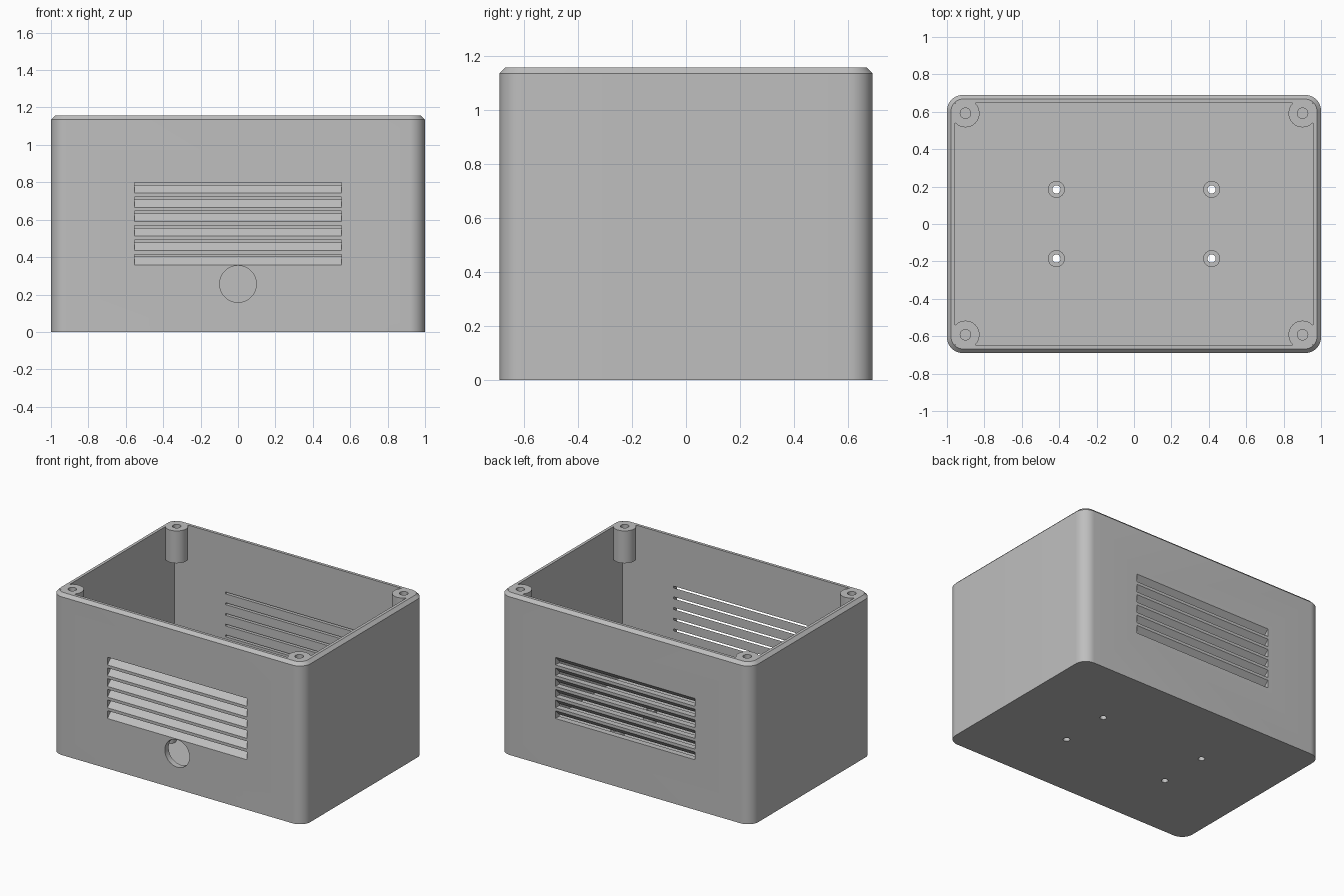
import bpy, bmesh, math
from mathutils import Matrix, Vector

cube = bpy.data.objects.get("Cube")
if cube:
    bpy.data.objects.remove(cube)

HX, HY, TOP = 1.0, 0.69, 1.157     # outer half sizes and height
WALL, CHAMFER, RADIUS = 0.043, 0.022, 0.085
POST_BOTTOM, STANDOFF_TOP = 0.925, 0.13

grey = bpy.data.materials.new("light grey plastic")
grey.use_nodes = True
colour = (0.52, 0.52, 0.52, 1)
grey.diffuse_color = colour
grey.node_tree.nodes["Principled BSDF"].inputs["Base Color"].default_value = colour


def make(name, bm):
    bmesh.ops.recalc_face_normals(bm, faces=bm.faces)
    mesh = bpy.data.meshes.new(name)
    bm.to_mesh(mesh)
    bm.free()
    mesh.materials.append(grey)
    obj = bpy.data.objects.new(name, mesh)
    bpy.context.collection.objects.link(obj)
    return obj


def add_cylinder(bm, x, y, radius, z0, z1, sides=48):
    bmesh.ops.create_cone(bm, cap_ends=True, segments=sides, radius1=radius, radius2=radius,
                          depth=z1 - z0, matrix=Matrix.Translation((x, y, (z0 + z1) / 2)))


def add_prism(bm, outline, half):
    """Extrude a (y, z) outline along x, from -half to half."""
    face = bm.faces.new([bm.verts.new((-half, y, z)) for y, z in outline])
    out = bmesh.ops.extrude_face_region(bm, geom=[face])["geom"]
    moved = [v for v in out if isinstance(v, bmesh.types.BMVert)]
    bmesh.ops.translate(bm, verts=moved, vec=Vector((2 * half, 0, 0)))


def boolean(target, tool, operation="DIFFERENCE"):
    """Apply the tool to the target and remove the tool."""
    tool.hide_render = True
    mod = target.modifiers.new("cut", "BOOLEAN")
    mod.operation, mod.solver, mod.object = operation, "EXACT", tool
    bpy.context.view_layer.objects.active = target
    bpy.ops.object.modifier_apply(modifier=mod.name)
    bpy.data.objects.remove(tool)


def corners(x, y):
    return [(sx * x, sy * y) for sx in (-1, 1) for sy in (-1, 1)]


def rounded_ring(bm, inset, z, steps=12):
    ring = []
    for quarter, (sx, sy) in enumerate([(1, 1), (-1, 1), (-1, -1), (1, -1)]):
        for i in range(steps + 1):
            a = math.pi / 2 * (quarter + i / steps)
            r = RADIUS - inset
            ring.append(bm.verts.new((sx * (HX - RADIUS) + r * math.cos(a),
                                      sy * (HY - RADIUS) + r * math.sin(a), z)))
    return ring


# Outer block with rounded corners and a chamfered top edge
bm = bmesh.new()
rings = [rounded_ring(bm, 0, 0), rounded_ring(bm, 0, TOP - CHAMFER),
         rounded_ring(bm, CHAMFER, TOP)]
for low, high in zip(rings, rings[1:]):
    for i in range(len(low)):
        j = (i + 1) % len(low)
        bm.faces.new((low[i], low[j], high[j], high[i]))
bm.faces.new(rings[0])
bm.faces.new(rings[-1])
enclosure = make("enclosure_body", bm)

# Cavity, leaving the corner screw posts and floor standoffs standing
bm = bmesh.new()
add_prism(bm, [(WALL - HY, WALL), (HY - WALL, WALL),
               (HY - WALL, TOP + 0.2), (WALL - HY, TOP + 0.2)], HX - WALL)
cavity = make("cavity_cutter", bm)
bm = bmesh.new()
for x, y in corners(0.901, 0.592):
    add_cylinder(bm, x, y, 0.075, POST_BOTTOM, TOP + 0.3)
for x, y in corners(0.415, 0.185):
    add_cylinder(bm, x, y, 0.045, 0, STANDOFF_TOP)
boolean(cavity, make("posts_and_standoffs", bm))
boolean(enclosure, cavity)

# Screw holes in the posts and through the standoffs
bm = bmesh.new()
for x, y in corners(0.901, 0.592):
    add_cylinder(bm, x, y, 0.028, POST_BOTTOM - 0.05, TOP + 0.1, 32)
for x, y in corners(0.415, 0.185):
    add_cylinder(bm, x, y, 0.022, -0.1, STANDOFF_TOP + 0.1, 32)
boolean(enclosure, make("screw_hole_cutter", bm))

# Louvres: front slots have a sloping floor, back slots a sloping ceiling
bm = bmesh.new()
HEIGHT, PITCH, EXTRA = 0.056, 0.0768, 0.01
for i in range(6):
    z = 0.359 + i * PITCH
    wedge = [(EXTRA, -EXTRA), (EXTRA, HEIGHT), (-HEIGHT, HEIGHT)]
    add_prism(bm, [(-HY - y, z + h) for y, h in wedge], 0.553)
    add_prism(bm, [(HY + y, z + HEIGHT - h) for y, h in wedge], 0.553)
boolean(enclosure, make("louvre_cutter", bm))

# Round cable hole in the front wall
bm = bmesh.new()
add_cylinder(bm, 0, 0, 0.098, -0.1, 0.1, 64)
bmesh.ops.transform(bm, verts=bm.verts,
                    matrix=Matrix.Translation((0, -HY, 0.256)) @ Matrix.Rotation(math.pi / 2, 4, "X"))
boolean(enclosure, make("cable_hole_cutter", bm))

# Smooth the round surfaces and keep the edges crisp
bpy.ops.object.select_all(action="DESELECT")
enclosure.select_set(True)
bpy.context.view_layer.objects.active = enclosure
bpy.ops.object.shade_smooth_by_angle(angle=math.radians(30))
